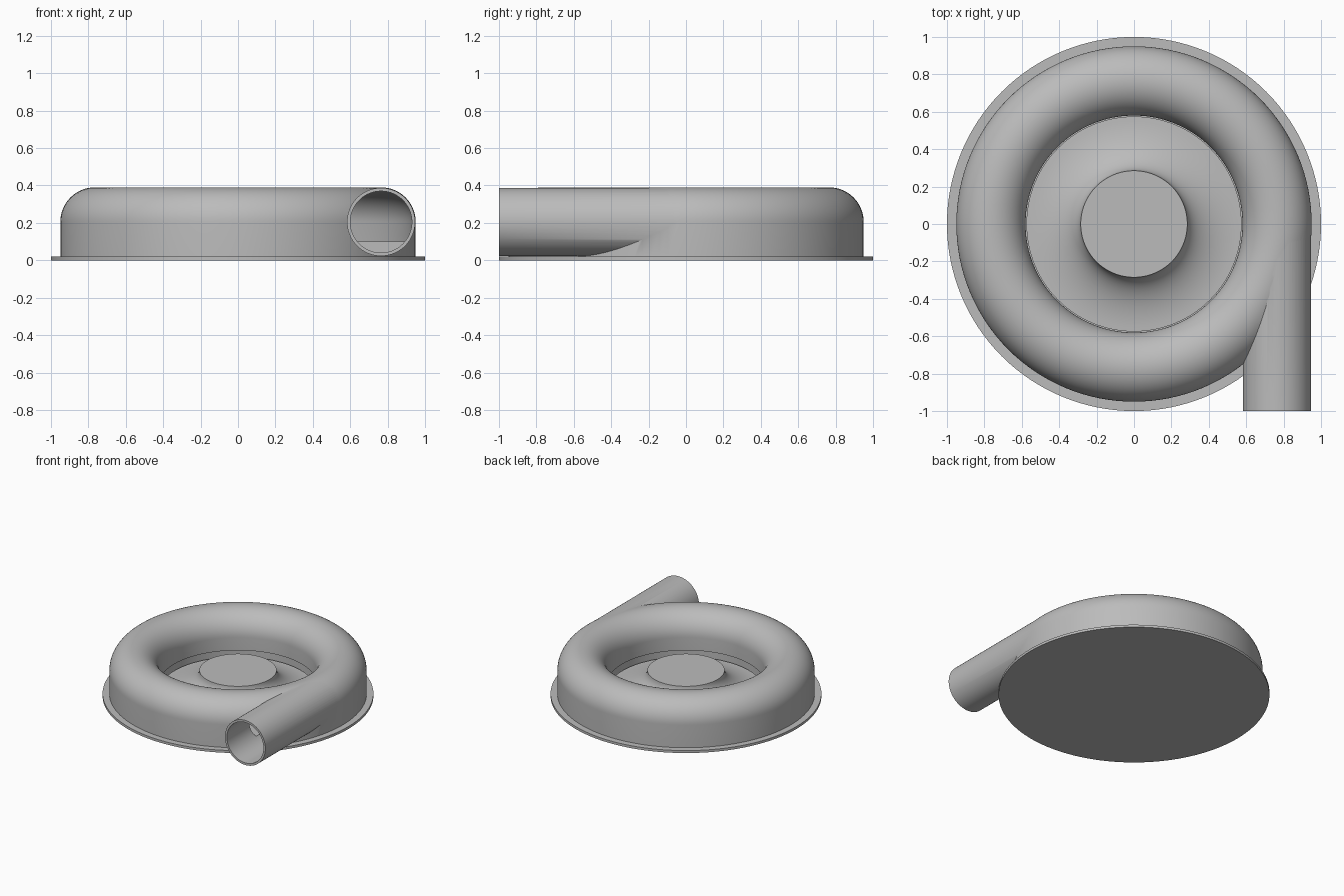
import bpy, bmesh
from math import sin, cos, pi, radians
from mathutils import Matrix

if "Cube" in bpy.data.objects:
    bpy.data.objects.remove(bpy.data.objects["Cube"], do_unlink=True)

SEGMENTS = 128
TUBE_X, TUBE_Z = 0.765, 0.205

grey = bpy.data.materials.new("plain_grey")
grey.use_nodes = True
grey.diffuse_color = (0.5, 0.5, 0.5, 1)
grey.node_tree.nodes["Principled BSDF"].inputs["Base Color"].default_value = (0.5, 0.5, 0.5, 1)


def finish(name, bm):
    bmesh.ops.recalc_face_normals(bm, faces=bm.faces)
    mesh = bpy.data.meshes.new(name)
    bm.to_mesh(mesh)
    bm.free()
    mesh.materials.append(grey)
    obj = bpy.data.objects.new(name, mesh)
    bpy.context.collection.objects.link(obj)
    return obj


def lathe(name, profile, closed):
    """Revolve an (r, z) profile about z; open profiles start and end on the axis."""
    bm = bmesh.new()
    verts = [bm.verts.new((r, 0, z)) for r, z in profile]
    pairs = list(zip(verts, verts[1:] + verts[:1]))
    edges = [bm.edges.new(p) for p in (pairs if closed else pairs[:-1])]
    bmesh.ops.spin(bm, geom=verts + edges, cent=(0, 0, 0), axis=(0, 0, 1),
                   angle=2 * pi, steps=SEGMENTS, use_merge=True)
    bmesh.ops.remove_doubles(bm, verts=bm.verts, dist=0.0001)
    return finish(name, bm)


def pipe_solid(name, radius, start, end):
    bm = bmesh.new()
    place = Matrix.Translation((TUBE_X, (start + end) / 2, TUBE_Z)) @ Matrix.Rotation(pi / 2, 4, 'X')
    bmesh.ops.create_cone(bm, cap_ends=True, segments=96, radius1=radius, radius2=radius,
                          depth=end - start, matrix=place)
    return finish(name, bm)


def arch(radius):
    """Half circle from the outer wall over the top to the inner wall."""
    return [(TUBE_X + radius * cos(pi * i / 32), TUBE_Z + radius * sin(pi * i / 32))
            for i in range(33)]


def combine(target, tool, operation):
    mod = target.modifiers.new(operation.lower(), 'BOOLEAN')
    mod.operation, mod.solver, mod.object = operation, 'EXACT', tool
    select(target)
    bpy.ops.object.modifier_apply(modifier=mod.name)
    bpy.data.objects.remove(tool, do_unlink=True)


def select(obj):
    bpy.ops.object.select_all(action='DESELECT')
    obj.select_set(True)
    bpy.context.view_layer.objects.active = obj


# Spiral housing: arched ring joined to the outlet pipe, then hollowed
housing = lathe("housing", [(0.95, 0.015)] + arch(0.185)[:1] + arch(0.18 + 0.005)[1:-1]
                + [(0.58, TUBE_Z), (0.58, 0.1), (0.6, 0.1), (0.6, 0.015)], True)
combine(housing, pipe_solid("outlet_pipe", 0.182, -1, -0.02), 'UNION')
combine(housing, lathe("cavity", arch(0.165) + [(0.6, 0.1), (0.93, 0.1)], True), 'DIFFERENCE')
combine(housing, pipe_solid("bore", 0.1645, -1.1, -0.02), 'DIFFERENCE')

# Round base flange
flange = lathe("base_flange", [(0, 0), (1, 0), (1, 0.02), (0, 0.02)], False)

# Impeller: flat hub top with a concave flare down to a thin rim
flare = [(0.575 - 0.29 * sin(pi / 2 * i / 16), 0.21 - 0.16 * cos(pi / 2 * i / 16))
         for i in range(17)]
impeller = lathe("impeller", [(0, 0.015), (0.575, 0.015)] + flare + [(0, 0.21)], False)

for part in (housing, flange, impeller):
    select(part)
    bpy.ops.object.shade_smooth_by_angle(angle=radians(35))
